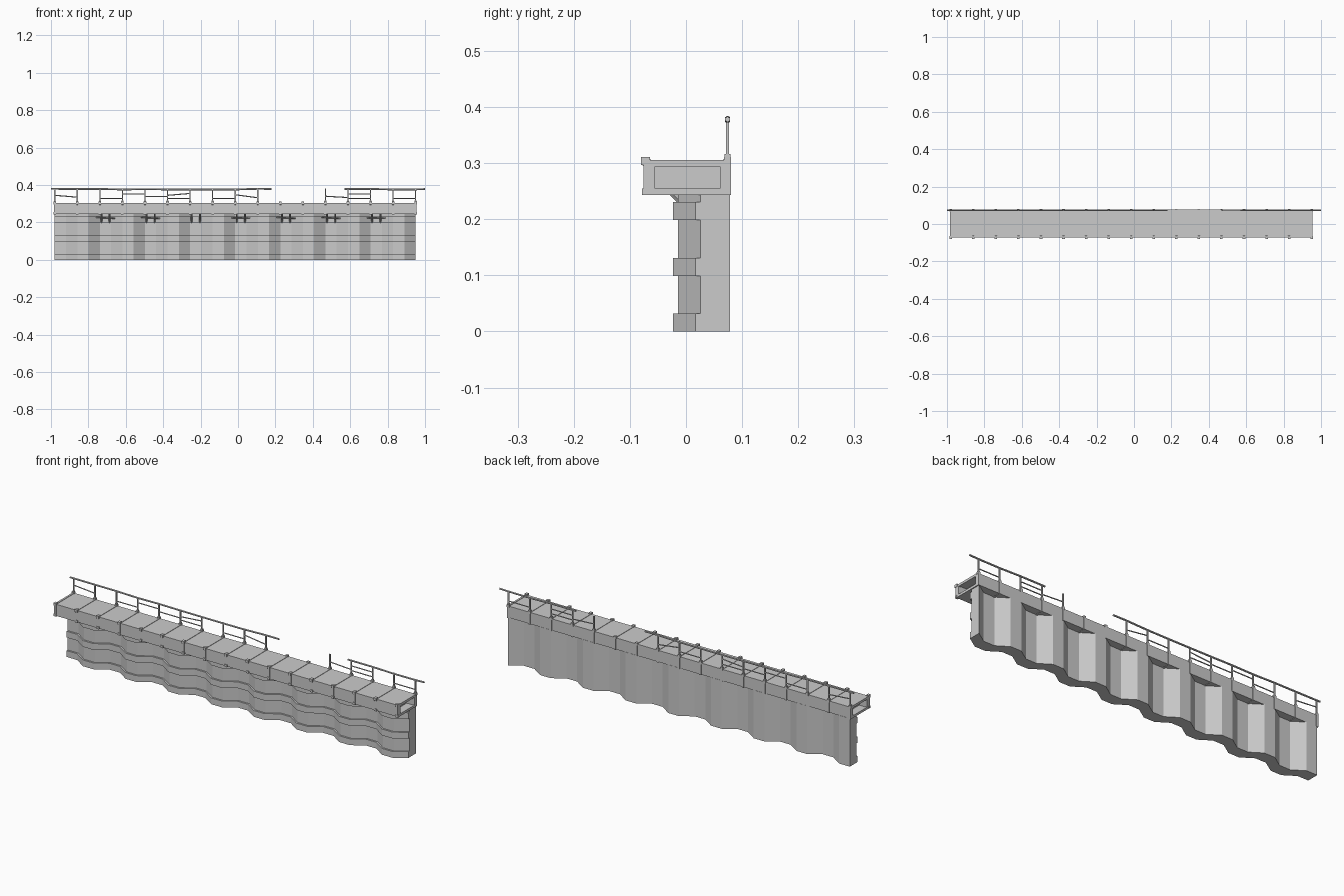
import bpy, bmesh, random
from mathutils import Vector

if "Cube" in bpy.data.objects:
    bpy.data.objects.remove(bpy.data.objects["Cube"])

random.seed(4)
X0, X1 = -0.98, 0.95
BAYS, WAVES = 16, 8
STEP, PERIOD = (X1 - X0) / BAYS, (X1 - X0) / WAVES


def finish(name, bm):
    bmesh.ops.recalc_face_normals(bm, faces=bm.faces[:])
    mesh = bpy.data.meshes.new(name)
    bm.to_mesh(mesh)
    bm.free()
    ob = bpy.data.objects.new(name, mesh)
    bpy.context.collection.objects.link(ob)
    return ob


def add_prism(bm, points, offset):
    """Extrude a closed outline of 3D points along an offset."""
    offset = Vector(offset)
    a = [bm.verts.new(p) for p in points]
    b = [bm.verts.new(Vector(p) + offset) for p in points]
    n = len(a)
    bm.faces.new(a)
    bm.faces.new(b[::-1])
    for i in range(n):
        j = (i + 1) % n
        bm.faces.new((a[i], a[j], b[j], b[i]))


def add_box(bm, lo, hi):
    add_prism(bm, [(lo[0], lo[1], lo[2]), (hi[0], lo[1], lo[2]),
                   (hi[0], hi[1], lo[2]), (lo[0], hi[1], lo[2])],
              (0, 0, hi[2] - lo[2]))


def add_bar(bm, p, q, radius, sides=6):
    p, q = Vector(p), Vector(q)
    d = q - p
    mat = d.to_track_quat('Z', 'Y').to_matrix().to_4x4()
    mat.translation = (p + q) / 2
    bmesh.ops.create_cone(bm, cap_ends=True, segments=sides, radius1=radius,
                          radius2=radius, depth=d.length, matrix=mat)


def wave(back, front):
    """Trapezoid corrugation: back flat, slope, front flat, slope."""
    pts = []
    for i in range(WAVES):
        x = X0 + i * PERIOD
        pts += [(x, back), (x + PERIOD * 0.25, back),
                (x + PERIOD * 0.5, front), (x + PERIOD * 0.75, front)]
    return pts + [(X1, back)]


# Corrugated wall with three thicker bands on its front
def wall_layer(bm, front_shift, z0, z1):
    front = [(x, y + front_shift, z0) for x, y in wave(0.026, -0.014)]
    rear = [(x, y, z0) for x, y in wave(0.078, 0.038)]
    add_prism(bm, front + rear[::-1], (0, 0, z1 - z0))


levels = [0, 0.032, 0.099, 0.131, 0.199, 0.231, 0.246]
bm = bmesh.new()
for i in range(6):
    wall_layer(bm, -0.009 if i % 2 == 0 else 0, levels[i], levels[i + 1])
finish("corrugated_wall", bm)

# Walkway beam with recessed ends
bm = bmesh.new()
add_box(bm, (X0, -0.073, 0.245), (X1, 0.077, 0.304))
bm.normal_update()
for f in [f for f in bm.faces if abs(f.normal.x) > 0.9]:
    sx = 1 if f.calc_center_median().x > 0 else -1
    bmesh.ops.inset_individual(bm, faces=[f], thickness=0.011)
    for v in f.verts:
        v.co.y = -0.055 if v.co.y < 0 else 0.061
    deep = bmesh.ops.extrude_discrete_faces(bm, faces=[f])["faces"][0]
    for v in deep.verts:
        v.co.x -= sx * 0.04
finish("walkway_beam", bm)

# Rectangular frames wrapped around the beam, with knuckled corners
outer = [(-0.075, 0.243), (0.080, 0.243), (0.080, 0.310), (0.070, 0.310),
         (0.066, 0.306), (-0.062, 0.306), (-0.066, 0.310), (-0.074, 0.311),
         (-0.080, 0.306), (-0.080, 0.298), (-0.075, 0.294), (-0.075, 0.254),
         (-0.077, 0.252), (-0.077, 0.245)]
inner = [(-0.055, 0.255), (0.061, 0.255), (0.061, 0.294), (-0.055, 0.294)]
bm = bmesh.new()
for i in range(BAYS + 1):
    x = X0 + i * STEP
    half = 0.005
    if i in (0, BAYS):
        # End frames stay open around the recess
        for lo, hi in (((-0.076, 0.243), (0.080, 0.255)),
                       ((-0.076, 0.294), (0.080, 0.306)),
                       ((-0.076, 0.255), (-0.055, 0.294)),
                       ((0.061, 0.255), (0.080, 0.294))):
            add_box(bm, (x - half, *lo), (x + half, *hi))
    else:
        add_prism(bm, [(x - half, y, z) for y, z in outer], (half * 2, 0, 0))
    # Corner clamps
    for y0, y1, z0, z1 in ((-0.080, -0.064, 0.297, 0.311),
                           (-0.078, -0.066, 0.243, 0.255),
                           (0.068, 0.080, 0.299, 0.311)):
        add_box(bm, (x - 0.007, y0, z0), (x + 0.007, y1, z1))
finish("beam_frames", bm)

# Braces tucked into the wall recesses below the walkway
bm = bmesh.new()
for i in range(1, WAVES):
    x = X0 + (i + 0.125) * PERIOD
    for s in (-0.022, 0.022):
        add_bar(bm, (x + s, -0.027, 0.248), (x + s, 0.022, 0.200), 0.005, 4)
    if i != 3:
        tilt = random.uniform(-0.004, 0.004)
        add_bar(bm, (x - 0.05, 0.001, 0.225 - tilt),
                (x + 0.05, 0.001, 0.225 + tilt), 0.004, 4)
finish("wall_braces", bm)

# Railing posts (three bays are missing)
RY = 0.074
post_ids = list(range(10)) + list(range(12, 17))
bm = bmesh.new()
for i in post_ids:
    x = X0 + i * STEP
    add_box(bm, (x - 0.003, RY - 0.003, 0.304), (x + 0.003, RY + 0.003, 0.380))
    add_box(bm, (x - 0.005, RY - 0.005, 0.304), (x + 0.005, RY + 0.005, 0.316))
finish("railing_posts", bm)

# Slightly uneven handrail in two runs
bm = bmesh.new()
for ids, start, end in ((range(0, 10), -1.0, 0.18), (range(13, 17), 0.57, 1.0)):
    xs = [start] + [X0 + i * STEP for i in ids][1:] + [end]
    zs = [0.377 + random.uniform(-0.002, 0.003) for _ in xs]
    for k in range(len(xs) - 1):
        add_bar(bm, (xs[k], RY, zs[k]), (xs[k + 1], RY, zs[k + 1]), 0.0048)
finish("handrail", bm)

# Middle rails: bay index, height at left, height at right
mid_rails = [(0, 0.345, 0.335), (2, 0.328, 0.328), (3, 0.352, 0.352),
             (4, 0.338, 0.338), (5, 0.345, 0.355), (5, 0.328, 0.328),
             (7, 0.328, 0.328), (8, 0.348, 0.332), (12, 0.340, 0.333),
             (13, 0.352, 0.352), (13, 0.328, 0.328), (15, 0.328, 0.328)]
bm = bmesh.new()
for i, za, zb in mid_rails:
    x = X0 + i * STEP
    add_bar(bm, (x, RY, za), (x + STEP, RY, zb), 0.003)
finish("middle_rails", bm)
